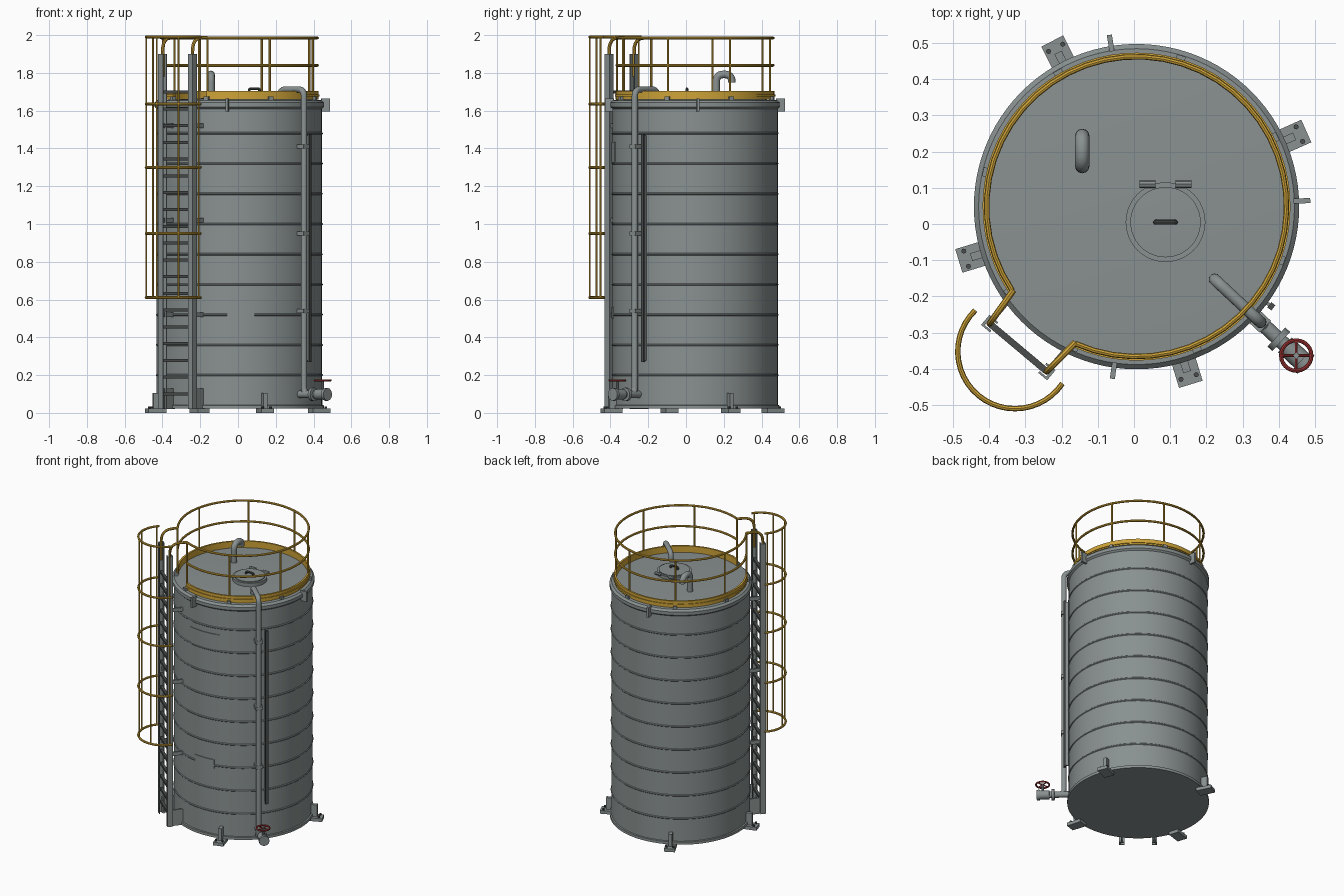
import bpy, bmesh, math
from mathutils import Vector, Matrix

if "Cube" in bpy.data.objects:
    bpy.data.objects.remove(bpy.data.objects["Cube"], do_unlink=True)

CENTRE = Vector((0.007, 0.048, 0))
R = 0.438
LADDER, PIPE = 230, -43


def material(name, rgb):
    m = bpy.data.materials.new(name)
    m.use_nodes = True
    m.diffuse_color = (*rgb, 1)
    m.node_tree.nodes["Principled BSDF"].inputs["Base Color"].default_value = (*rgb, 1)
    return m


STEEL = material("grey steel", (0.25, 0.285, 0.28))
DARK = material("dark grey", (0.07, 0.075, 0.075))
YELLOW = material("safety yellow", (0.62, 0.37, 0.04))
RED = material("red", (0.38, 0.035, 0.035))


def polar(angle, r, z, t=0):
    """Point at radius r, shifted sideways by t, about the tank axis."""
    a = math.radians(angle)
    return CENTRE + Vector((r * math.cos(a) - t * math.sin(a),
                            r * math.sin(a) + t * math.cos(a), z))


def finish(ob, mat, smooth=True):
    ob.data.materials.clear()
    ob.data.materials.append(mat)
    if smooth:
        bpy.ops.object.select_all(action="DESELECT")
        bpy.context.view_layer.objects.active = ob
        ob.select_set(True)
        bpy.ops.object.shade_smooth_by_angle(angle=math.radians(35))
    return ob


def from_bmesh(name, bm, mat, smooth=True):
    bmesh.ops.recalc_face_normals(bm, faces=bm.faces)
    me = bpy.data.meshes.new(name)
    bm.to_mesh(me)
    bm.free()
    ob = bpy.data.objects.new(name, me)
    bpy.context.collection.objects.link(ob)
    return finish(ob, mat, smooth)


def box(name, angle, r, z, size, mat=STEEL, t=0):
    """Box sized radial, sideways, up; centred at a polar point."""
    bm = bmesh.new()
    bmesh.ops.create_cube(bm, size=1, matrix=Matrix.Translation(polar(angle, r, z, t))
                          @ Matrix.Rotation(math.radians(angle), 4, "Z")
                          @ Matrix.Diagonal((*size, 1)))
    return from_bmesh(name, bm, mat, False)


def lathe(name, profile, mat, centre=CENTRE, start=0, sweep=360, steps=96):
    """Spin (radius, z) points; a partial sweep expects a closed profile."""
    bm = bmesh.new()
    vs = [bm.verts.new((r, 0, z)) for r, z in profile]
    edges = [bm.edges.new(p) for p in zip(vs, vs[1:])]
    if sweep < 360:
        edges.append(bm.edges.new((vs[-1], vs[0])))
        edges.append(bm.faces.new(vs))
    bmesh.ops.rotate(bm, verts=vs, matrix=Matrix.Rotation(math.radians(start), 3, "Z"))
    bmesh.ops.spin(bm, geom=vs + edges, axis=(0, 0, 1), cent=(0, 0, 0),
                   angle=math.radians(sweep), steps=steps)
    bmesh.ops.remove_doubles(bm, verts=bm.verts, dist=0.0002)
    bmesh.ops.translate(bm, verts=bm.verts, vec=centre)
    return from_bmesh(name, bm, mat)


def tube(name, points, radius, mat, closed=False, sides=2):
    cu = bpy.data.curves.new(name, "CURVE")
    cu.dimensions = "3D"
    cu.bevel_depth, cu.bevel_resolution, cu.use_fill_caps = radius, sides, True
    sp = cu.splines.new("POLY")
    sp.points.add(len(points) - 1)
    for p, co in zip(sp.points, points):
        p.co = (*co, 1)
    sp.use_cyclic_u = closed
    ob = bpy.data.objects.new(name, cu)
    bpy.context.collection.objects.link(ob)
    bpy.ops.object.select_all(action="DESELECT")
    bpy.context.view_layer.objects.active = ob
    ob.select_set(True)
    bpy.ops.object.convert(target="MESH")
    return finish(bpy.context.object, mat)


def arc(centre, r, z, a0, a1, n):
    angles = [math.radians(a0 + (a1 - a0) * i / n) for i in range(n + 1)]
    return [Vector((centre.x + r * math.cos(a), centre.y + r * math.sin(a), z)) for a in angles]


def rounded(points, radius, n=6):
    """Replace the inner corners of a path with smooth bends."""
    out = [points[0]]
    for a, b, c in zip(points, points[1:], points[2:]):
        p, q = b + (a - b).normalized() * radius, b + (c - b).normalized() * radius
        for i in range(n + 1):
            s = i / n
            out.append(p * (1 - s) ** 2 + b * 2 * s * (1 - s) + q * s * s)
    return out + [points[-1]]


# Tank shell with base ring, weld beads, top collar and shallow roof
profile = [(0, 0.022), (0.447, 0.022), (0.447, 0.04), (R, 0.042)]
for i in range(9):
    z = 0.2 + i * 0.16
    profile += [(R, z - 0.006), (R + 0.004, z - 0.002), (R + 0.004, z + 0.002), (R, z + 0.006)]
profile += [(R, 1.61), (0.449, 1.62), (0.449, 1.642), (0.436, 1.655), (0, 1.675)]
lathe("tank_shell", profile, STEEL)

# Curved plates on the shell front
for name, half, z0, z1 in (("upper_plate", 15, 1.325, 1.435), ("lower_plate", 9.5, 0.5, 0.56)):
    lathe(name, [(R - 0.004, z0), (R + 0.005, z0), (R + 0.005, z1), (R - 0.004, z1)],
          STEEL, start=271 - half, sweep=2 * half, steps=10)

# Anchor feet with gussets and bolts
for a in (24, 117, 197, 287):
    box("foot_plate", a, 0.463, 0.011, (0.1, 0.068, 0.022))
    box("foot_gusset", a, 0.455, 0.062, (0.045, 0.022, 0.085))
    for t in (-0.022, 0.022):
        tube("foot_bolt", [polar(a, 0.492, 0.02, t), polar(a, 0.492, 0.034, t)], 0.007, DARK)

# Lifting lugs
for a in (2, 99, 262):
    box("lifting_lug", a, 0.457, 1.63, (0.046, 0.014, 0.07))

# Guard rail with toe board, open at the ladder
A0, A1 = LADDER + 16, LADDER + 344
for name, z in (("mid_rail", 1.84), ("top_rail", 1.985)):
    tube(name, arc(CENTRE, 0.414, z, A0, A1, 44), 0.0075, YELLOW)
lathe("toe_board", [(0.408, 1.66), (0.42, 1.66), (0.42, 1.705), (0.408, 1.705)],
      YELLOW, start=A0, sweep=A1 - A0, steps=66)
lathe("toe_board_lip", [(0.408, 1.674), (0.425, 1.674), (0.425, 1.686), (0.408, 1.686)],
      YELLOW, start=A0, sweep=A1 - A0, steps=66)
for i in range(8):
    a = A0 + (A1 - A0) * i / 7
    tube("rail_post", [polar(a, 0.414, 1.66), polar(a, 0.414, 1.985)], 0.006, YELLOW)
    box("post_clip", a, 0.424, 1.663, (0.022, 0.025, 0.022))

# Ladder stringers, brackets, grab rails and rungs
for side in (-1, 1):
    t = side * 0.103
    box("ladder_web", LADDER, 0.508, 0.96, (0.036, 0.008, 1.88), t=t + side * 0.012)
    for r in (0.493, 0.523):
        box("ladder_flange", LADDER, r, 0.96, (0.006, 0.032, 1.88), t=t)
    box("ladder_base_bracket", LADDER, 0.46, 0.075, (0.09, 0.012, 0.11), t=t)
    for z in (0.52, 1.02, 1.52):
        box("ladder_bracket", LADDER, 0.46, z, (0.09, 0.012, 0.025), t=t)
    path = [polar(LADDER, 0.508, 1.78, t), polar(LADDER, 0.508, 1.985, t),
            polar(LADDER, 0.395, 1.985, side * 0.112)]
    tube("grab_rail", rounded(path, 0.07), 0.009, YELLOW)
for i in range(19):
    box("ladder_rung", LADDER, 0.508, 0.1 + i * 0.0888, (0.018, 0.2, 0.016), DARK)

# Safety cage
hub = polar(LADDER, 0.522, 0)
CAGE = 0.158
for z in (0.61, 0.95, 1.3, 1.635, 1.99):
    tube("cage_hoop", arc(hub, CAGE, z, LADDER - 96, LADDER + 96, 24), 0.0075, YELLOW)
for i in range(-2, 3):
    foot = arc(hub, CAGE, 0.61, LADDER + 45 * i, 0, 1)[0]
    tube("cage_bar", [foot, foot + Vector((0, 0, 1.38))], 0.005, YELLOW)

# Roof hatch with hinges and handle
hatch = Vector((0.087, 0.005, 0))
lathe("hatch_lid", [(0.11, 1.66), (0.11, 1.69), (0.097, 1.69), (0.097, 1.696), (0, 1.7)],
      STEEL, centre=hatch, steps=48)
for x in (0.037, 0.137):
    y = 0.11
    tube("hatch_hinge", [Vector((x - 0.022, y, 1.69)), Vector((x + 0.022, y, 1.69))], 0.011, STEEL)
grip = [hatch + Vector((x, 0, z)) for x, z in
        ((-0.027, 1.695), (-0.027, 1.716), (0.027, 1.716), (0.027, 1.695))]
tube("hatch_handle", rounded(grip, 0.008), 0.007, DARK)

# Gooseneck vent
vent = [Vector((-0.143, y, z)) for y, z in
        ((0.16, 1.66), (0.16, 1.792), (0.243, 1.792), (0.243, 1.75))]
tube("roof_vent", rounded(vent, 0.04), 0.02, STEEL, sides=4)

# Fill pipe from the roof down the side, with clamps
path = [polar(PIPE, r, z) for r, z in
        ((0.295, 1.665), (0.295, 1.712), (0.468, 1.712), (0.468, 0.098), (0.55, 0.098))]
tube("fill_pipe", rounded(path, 0.038), 0.0165, STEEL, sides=4)
for z in (0.54, 0.95, 1.41):
    box("pipe_clamp", PIPE, 0.458, z, (0.056, 0.045, 0.022))

# Outlet valve and hand wheel
VZ = 0.098
for name, r0, r1, rad in (("outlet_pipe", 0.43, 0.63, 0.02), ("inner_flange", 0.528, 0.546, 0.036),
                          ("valve_body", 0.56, 0.625, 0.028), ("outer_flange", 0.622, 0.64, 0.034)):
    tube(name, [polar(PIPE, r0, VZ), polar(PIPE, r1, VZ)], rad, STEEL, sides=4)
wheel = polar(PIPE, 0.603, 0)
tube("valve_stem", [wheel + Vector((0, 0, VZ)), wheel + Vector((0, 0, 0.178))], 0.008, STEEL)
tube("hand_wheel", arc(wheel, 0.042, 0.172, 0, 345, 23), 0.0055, RED, closed=True)
for a in (0, 90):
    tube("wheel_spoke", [arc(wheel, 0.042, 0.172, a + s, 0, 1)[0] for s in (0, 180)], 0.004, RED)

# Level gauge strip beside the pipe
box("gauge_strip", -36.5, 0.463, 0.873, (0.014, 0.018, 1.205), DARK)
box("gauge_back", -36.5, 0.45, 0.873, (0.02, 0.01, 1.19))
